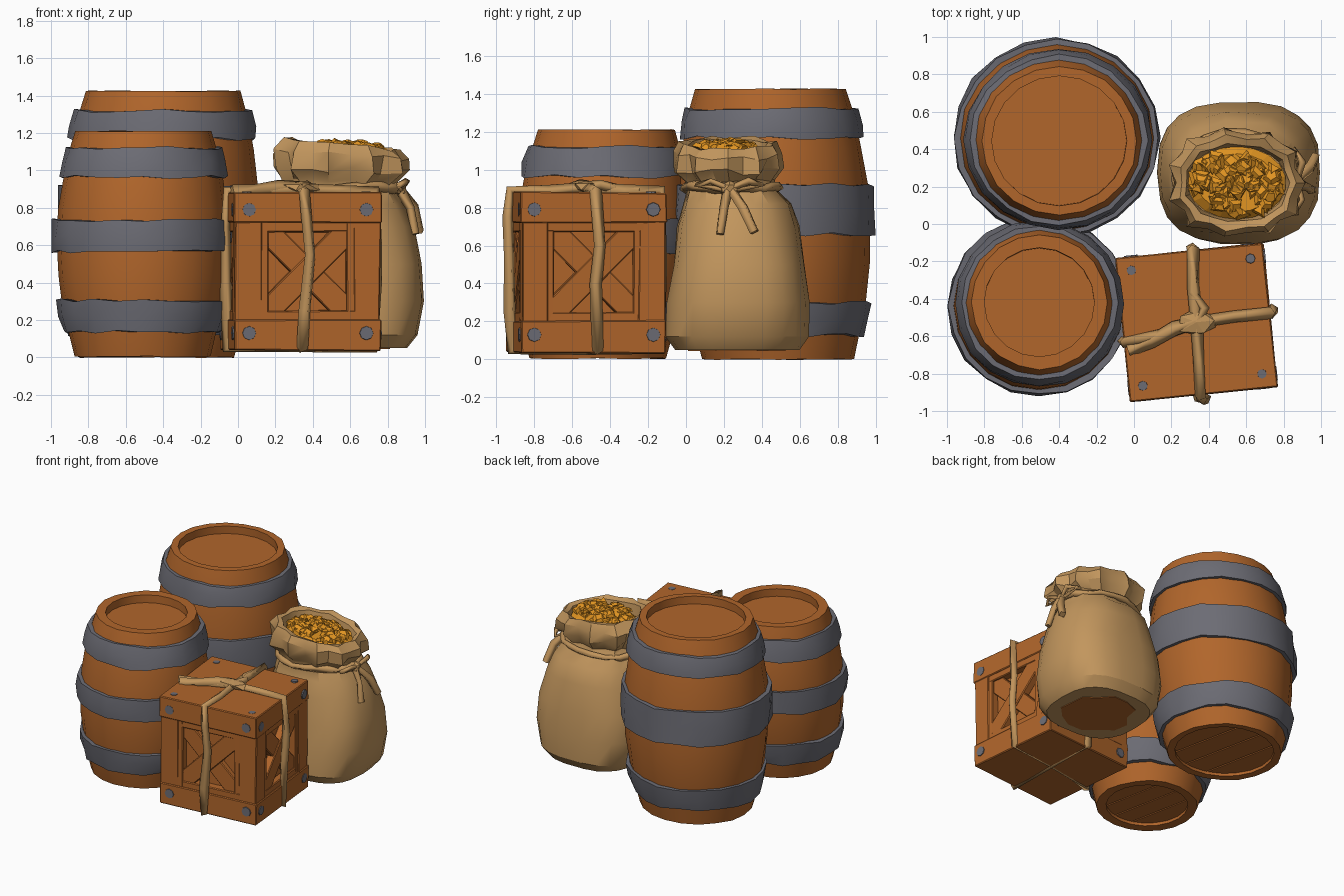
import bpy, bmesh, math, random
from math import pi, sin, cos, radians
from mathutils import Matrix, Vector

random.seed(7)
if "Cube" in bpy.data.objects:
    bpy.data.objects.remove(bpy.data.objects["Cube"])


def material(name, rgb):
    m = bpy.data.materials.new(name)
    m.use_nodes = True
    m.diffuse_color = (*rgb, 1)
    m.node_tree.nodes["Principled BSDF"].inputs["Base Color"].default_value = (*rgb, 1)
    return m


WOOD = material("warm wood", (0.44, 0.132, 0.024))
IRON = material("grey iron", (0.15, 0.15, 0.175))
BURLAP = material("burlap", (0.54, 0.305, 0.11))
ROPE = material("rope", (0.53, 0.295, 0.105))
GOLD = material("gold", (0.76, 0.30, 0.016))


def jit(a):
    return random.uniform(-a, a)


def finish(bm, name, mat, matrix=Matrix(), smooth=None):
    bmesh.ops.recalc_face_normals(bm, faces=bm.faces)
    mesh = bpy.data.meshes.new(name)
    bm.to_mesh(mesh)
    bm.free()
    mesh.transform(matrix)
    mesh.materials.append(mat)
    ob = bpy.data.objects.new(name, mesh)
    bpy.context.collection.objects.link(ob)
    if smooth:
        bpy.ops.object.select_all(action='DESELECT')
        ob.select_set(True)
        bpy.context.view_layer.objects.active = ob
        bpy.ops.object.shade_smooth_by_angle(angle=radians(smooth))
    return ob


def loft(rings, caps=True):
    """Skin a list of equal-length point rings."""
    bm = bmesh.new()
    vs = [[bm.verts.new(p) for p in ring] for ring in rings]
    n = len(vs[0])
    for a, b in zip(vs, vs[1:]):
        for i in range(n):
            j = (i + 1) % n
            bm.faces.new((a[i], a[j], b[j], b[i]))
    if caps:
        bm.faces.new(vs[0])
        bm.faces.new(vs[-1])
    return bm


def circle(r, z, wobble_r=0.0, wobble_z=0.0, n=20):
    pts = []
    for i in range(n):
        a, q = 2 * pi * i / n, r + jit(wobble_r)
        pts.append((q * cos(a), q * sin(a), z + jit(wobble_z)))
    return pts


def rope(name, pts, thick=0.025, closed=False, matrix=Matrix()):
    cu = bpy.data.curves.new(name, 'CURVE')
    cu.dimensions = '3D'
    cu.bevel_depth, cu.bevel_resolution, cu.use_fill_caps = thick, 0, True
    sp = cu.splines.new('POLY')
    sp.points.add(len(pts) - 1)
    sp.use_cyclic_u = closed
    for p, co in zip(sp.points, pts):
        p.co, p.radius, p.tilt = (*co, 1), random.uniform(0.85, 1.2), jit(0.4)
    tmp = bpy.data.objects.new(name + "_path", cu)
    mesh = bpy.data.meshes.new_from_object(tmp)
    bm = bmesh.new()
    bm.from_mesh(mesh)
    bpy.data.objects.remove(tmp)
    return finish(bm, name, ROPE, matrix)


def lump(name, centre, size, matrix=Matrix()):
    bm = bmesh.new()
    bmesh.ops.create_icosphere(bm, subdivisions=1, radius=1)
    for v in bm.verts:
        v.co = Vector([c + s * k * (1 + jit(0.15)) for c, s, k in zip(centre, size, v.co)])
    return finish(bm, name, ROPE, matrix)


def plank(name, centre, size, matrix, wobble=0.006):
    bm = bmesh.new()
    bmesh.ops.create_cube(bm, size=1)
    for v in bm.verts:
        v.co = Vector([s * k + jit(wobble) for s, k in zip(size, v.co)])
    ob = finish(bm, name, WOOD, matrix @ Matrix.Translation(centre))
    bev = ob.modifiers.new("edge wear", 'BEVEL')
    bev.width, bev.segments = 0.006, 1


# --- Barrels ---
BULGE = ((0, .79), (.1, .86), (.22, .93), (.36, .98), (.5, 1), (.65, .985), (.78, .935), (.9, .87), (1, .79))


def bulge(t):
    for (a, p), (b, q) in zip(BULGE, BULGE[1:]):
        if t <= b:
            return p + (q - p) * (t - a) / (b - a)
    return BULGE[-1][1]


def barrel(name, base, shear, stretch, height, radius, inner, bands):
    m = Matrix.Translation(base) @ Matrix.Diagonal((*stretch, 1, 1))
    m[0][2], m[1][2] = shear
    end = radius * BULGE[0][1]
    rings = [circle(end * inner, 0.04), circle(end * inner, 0.003)]
    rings += [circle(radius * f, height * t, 0.003, 0.003) for t, f in BULGE]
    rings += [circle(end * inner, height), circle(end * inner, height - 0.06)]
    finish(loft(rings), name + "_body", WOOD, m, 35)
    # round underside split into boards by narrow gaps
    r = end * inner
    for k in range(4):
        x0, x1 = [(k + e) * r * 0.5 - r for e in (0.03, 0.97)]
        xs = [x0 + (x1 - x0) * t / 4 for t in range(5)]
        arc = [(x, math.sqrt(r * r - x * x) * 0.99) for x in xs]
        outline = arc + [(x, -y) for x, y in reversed(arc)]
        board = loft([[(x, y, z) for x, y in outline] for z in (0.025, 0.045)])
        finish(board, name + "_base_board", WOOD, m @ Matrix.Rotation(0.2, 4, 'Z'))
    for k, (lo, hi) in enumerate(bands):
        mid = (lo + hi) / 2
        rb = [radius * bulge(z / height) for z in (lo, mid, hi)]
        rings = [circle(rb[0] - 0.03, lo), circle(rb[0] + 0.024, lo, 0.007, 0.012),
                 circle(rb[1] + 0.030, mid, 0.007, 0.015),
                 circle(rb[2] + 0.026, hi, 0.007, 0.010), circle(rb[2] - 0.03, hi)]
        finish(loft(rings, False), f"{name}_band_{k + 1}", IRON, m, 35)


barrel("large_barrel", (-0.435, 0.487, 0), (0.025, -0.03), (1.03, 0.99), 1.425, 0.51, 0.87,
       ((.125, .30), (.66, .92), (1.17, 1.32)))
barrel("small_barrel", (-0.512, -0.466, 0.005), (0.005, 0.04), (1.01, 1), 1.205, 0.455, 0.81,
       ((.13, .30), (.56, .73), (.96, 1.115)))

# --- Crate ---
CRATE = Matrix.Translation((0.335, -0.525, 0)) @ Matrix.Rotation(radians(5.7), 4, 'Z')


def bolt(name, m, radius):
    bm = bmesh.new()
    bmesh.ops.create_cone(bm, cap_ends=True, segments=8, radius1=radius, radius2=radius * 0.9, depth=0.02)
    finish(bm, name, IRON, CRATE @ m)


plank("crate_core", (0, 0, 0.46), (0.65, 0.63, 0.78), CRATE)
plank("crate_top", (0, 0, 0.80), (0.79, 0.77, 0.16), CRATE)
plank("crate_bottom", (0, 0, 0.12), (0.79, 0.77, 0.17), CRATE)
for sx in (-1, 1):
    for sy in (-1, 1):
        plank("crate_post", (sx * 0.32, sy * 0.31, 0.46), (0.14, 0.14, 0.54), CRATE)
        bolt("top_bolt", Matrix.Translation((sx * 0.32, sy * 0.31, 0.876)), 0.028)

for side in range(4):
    turn = CRATE @ Matrix.Rotation(side * pi / 2, 4, 'Z')
    half = 0.385 if side % 2 == 0 else 0.395
    # crossed braces and the inner frame of each panel
    for s in (-1, 1):
        tilt = turn @ Matrix.Translation((0, 0, 0.46)) @ Matrix.Rotation(s * pi / 4, 4, 'Y')
        plank("panel_brace", (0, -half + 0.05 + s * 0.004, 0), (0.66, 0.06, 0.13), tilt, 0.003)
        plank("panel_upright", (s * 0.24, -half + 0.04, 0.46), (0.06, 0.06, 0.54), turn, 0.003)
        plank("panel_rail", (0, -half + 0.04, 0.46 + s * 0.24), (0.54, 0.06, 0.06), turn, 0.003)
        for z in (0.13, 0.79):
            place = Matrix.Translation((s * 0.315, -half + 0.004, z)) @ Matrix.Rotation(pi / 2, 4, 'X')
            bolt("side_bolt", Matrix.Rotation(side * pi / 2, 4, 'Z') @ place, 0.040)

# Rope tied round the crate in both directions
rope("crate_rope_front", [(0, 0, .90), (-.01, -.2, .89), (-.02, -.40, .89), (-.01, -.415, .75), (.01, -.41, .55),
                          (-.02, -.405, .25), (-.03, -.39, .05), (0, 0, .052), (.02, .39, .05), (.01, .40, .5),
                          (.02, .39, .89), (0, .2, .89)], 0.03, True, CRATE)
rope("crate_rope_side", [(0, 0, .90), (-.2, -.05, .89), (-.40, -.07, .89), (-.41, -.06, .7), (-.405, -.02, .4),
                         (-.40, -.04, .05), (0, 0, .056), (.39, .02, .05), (.405, .01, .4), (.41, .03, .6),
                         (.40, .01, .89), (.2, .01, .89)], 0.03, True, CRATE)
lump("crate_knot", (0, 0, 0.91), (0.12, 0.07, 0.035), CRATE)
rope("crate_bow_left", [(0, 0, .91), (-.12, -.02, .91), (-.25, -.08, .89), (-.38, -.11, .885)], 0.036, matrix=CRATE)
rope("crate_bow_back", [(0, 0, .91), (.05, .07, .92), (-.01, .16, .90), (.01, .28, .89)], 0.026, matrix=CRATE)

# --- Sack: rows of height, centre x, centre y, radius x, radius y, fold depth ---
ROWS = ((.05, .56, .27, .345, .33, 0), (.12, .56, .27, .40, .38, 0), (.3, .56, .275, .435, .378, 0),
        (.5, .56, .28, .42, .345, 0), (.7, .56, .275, .38, .32, .01), (.82, .55, .27, .335, .285, .02),
        (.9, .54, .245, .29, .23, .03), (.94, .54, .23, .29, .225, .05), (1.0, .55, .22, .35, .27, .08),
        (1.08, .55, .22, .355, .275, .06), (1.14, .55, .22, .305, .245, .04), (1.13, .55, .22, .275, .205, .02),
        (1.05, .55, .22, .26, .19, 0))
N = 22
rings = []
for z, cx, cy, rx, ry, fold in ROWS:
    ring = []
    square = 0.74 if z < 0.6 else 0.88
    for i in range(N):
        a = 2 * pi * i / N
        k = 1 + fold * (-1) ** i + jit(fold * 0.6 + 0.006)
        c, s = [math.copysign(abs(q) ** square, q) for q in (cos(a), sin(a))]
        droop = -0.035 * c * max(0, z - 0.9) / 0.25
        ring.append((cx + rx * k * c, cy + ry * k * s, z + droop + jit(fold * 0.3)))
    rings.append(ring)
finish(loft(rings), "sack", BURLAP, smooth=32)

# Worn brown patch under the sack
patch = [(.56 + .27 * k * cos(a), .27 + .25 * k * sin(a)) for a, k in
         [(2 * pi * i / 14, random.uniform(.75, 1.1)) for i in range(14)]]
finish(loft([[(x, y, z) for x, y in patch] for z in (.045, .052)]), "sack_patch", WOOD)

# Cord round the neck with knot, bow and tails
rope("sack_tie", [(.54 + .315 * cos(a), .24 + .25 * sin(a), .905 + jit(.012))
                  for a in [2 * pi * i / 18 for i in range(18)]], 0.028, True)
lump("sack_knot", (.865, .23, .90), (.035, .06, .04))
for s in (-1, 1):
    rope("sack_bow", [(.87, .23, .90), (.90, .23 + s * .10, .94), (.86, .23 + s * .17, .92), (.87, .23, .89)], 0.018)
rope("sack_tail_front", [(.87, .22, .89), (.92, .20, .80), (.95, .18, .66)], 0.027)
rope("sack_tail_back", [(.87, .24, .89), (.94, .30, .80), (.97, .36, .67)], 0.027)

# Heaped gold in the mouth of the sack
bm = bmesh.new()
bmesh.ops.create_cone(bm, cap_ends=True, segments=18, radius1=1, radius2=0.8, depth=0.04,
                      matrix=Matrix.Translation((.55, .22, 1.09)) @ Matrix.Diagonal((.265, .195, 1, 1)))
for i in range(75):
    a, d = random.uniform(0, 2 * pi), math.sqrt(random.random()) * 0.9
    spot = Vector((.55 + .26 * d * cos(a), .22 + .19 * d * sin(a), 1.14 - .03 * d * d + jit(.01)))
    spin = Matrix.Rotation(jit(0.55), 4, 'X') @ Matrix.Rotation(jit(0.55), 4, 'Y') @ Matrix.Rotation(jit(pi), 4, 'Z')
    bmesh.ops.create_cone(bm, cap_ends=True, segments=random.choice((3, 4, 5)), radius1=.05, radius2=.03,
                          depth=.025, matrix=Matrix.Translation(spot) @ spin)
finish(bm, "gold_heap", GOLD)
